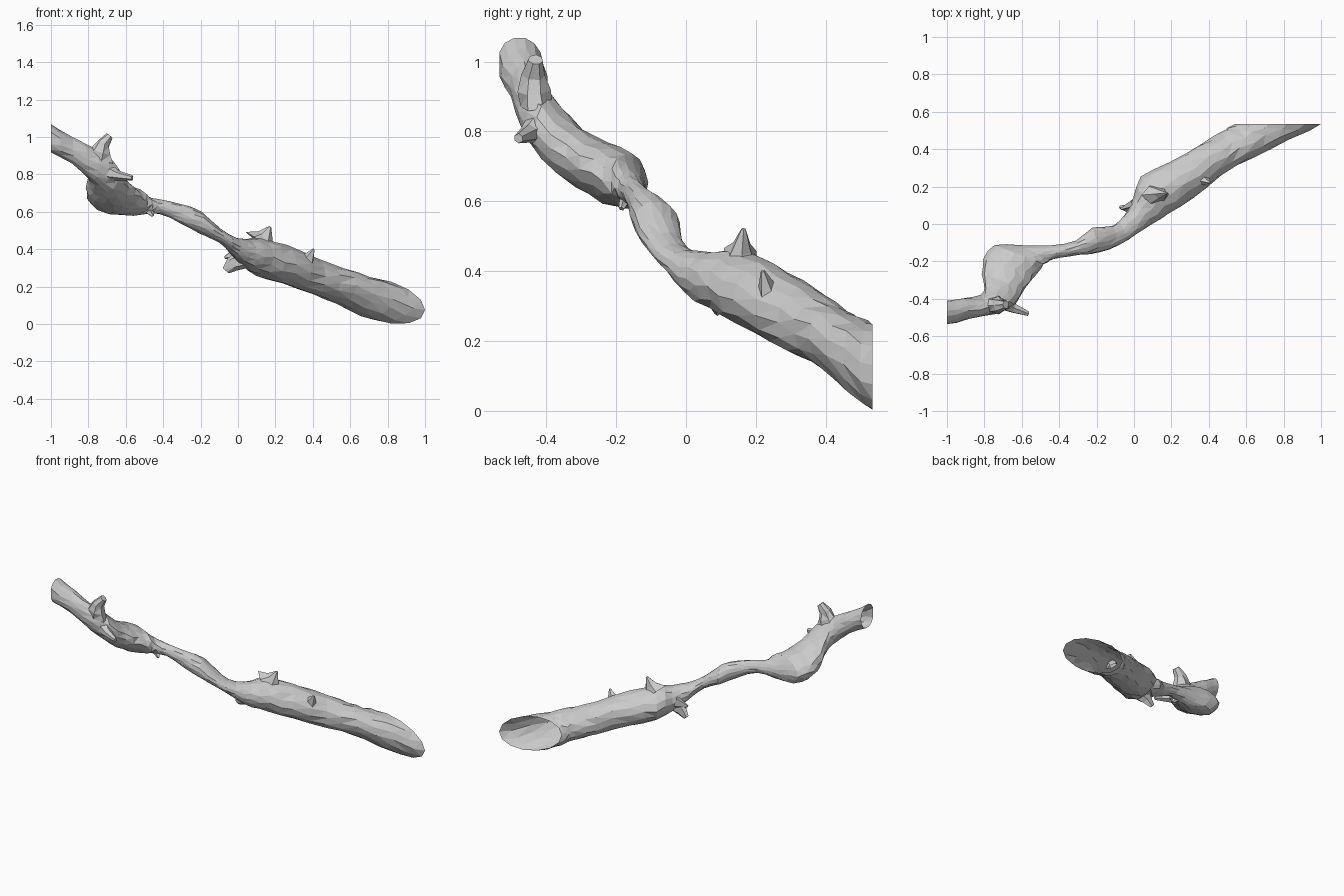
import bpy, bmesh, math, random
from mathutils import Vector

if "Cube" in bpy.data.objects:
    bpy.data.objects.remove(bpy.data.objects["Cube"])

random.seed(4)
SIDES = 14

# Sections along the branch: left x,y  right x,y  bottom z, top z
SECTIONS = [
    (-1.0, -.41, -1.0, -.545, .915, 1.07),
    (-.90, -.395, -.88, -.505, .86, 1.0),
    (-.82, -.38, -.74, -.48, .77, .94),
    (-.80, -.34, -.64, -.43, .705, .89),
    (-.81, -.27, -.58, -.345, .64, .81),
    (-.80, -.19, -.53, -.27, .595, .77),
    (-.74, -.115, -.48, -.215, .58, .735),
    (-.60, -.115, -.45, -.195, .585, .69),
    (-.44, -.115, -.40, -.18, .59, .665),
    (-.31, -.09, -.29, -.165, .535, .64),
    (-.22, -.02, -.18, -.15, .48, .60),
    (-.11, -.01, -.08, -.11, .435, .51),
    (-.05, .05, .02, -.05, .36, .46),
    (.0, .14, .10, .0, .30, .455),
    (.04, .25, .19, .06, .26, .455),
    (.19, .325, .31, .14, .215, .42),
    (.36, .43, .47, .26, .155, .35),
    (.46, .49, .63, .355, .11, .30),
    (.50, .515, .83, .45, .05, .265),
    (.54, .535, 1.0, .535, .0, .25),
]
TILT = {len(SECTIONS) - 2: .025, len(SECTIONS) - 1: .05}


def spline(a, b, c, d, t):
    return .5 * (2*b + (c-a)*t + (2*a-5*b+4*c-d)*t*t + (3*b-a-3*c+d)*t**3)


def make_object(name, bm):
    bmesh.ops.triangulate(bm, faces=bm.faces[:])
    bmesh.ops.recalc_face_normals(bm, faces=bm.faces[:])
    mesh = bpy.data.meshes.new(name)
    bm.to_mesh(mesh)
    bm.free()
    ob = bpy.data.objects.new(name, mesh)
    bpy.context.collection.objects.link(ob)


def bridge(bm, rings):
    for r0, r1 in zip(rings, rings[1:]):
        n = len(r0)
        for k in range(n):
            bm.faces.new((r0[k], r0[(k+1) % n], r1[(k+1) % n], r1[k]))


# Main branch: open tube with uneven bark
rows = [s + (TILT.get(i, 0),) for i, s in enumerate(SECTIONS)]
padded = [rows[0]] + rows + [rows[-1]]
dense = []
for i in range(len(rows) - 1):
    for t in (0, .5):
        dense.append([spline(*v, t) for v in zip(*padded[i:i+4])])
dense.append(rows[-1])

bm = bmesh.new()
rings = []
for i, (lx, ly, rx, ry, zb, zt, tilt) in enumerate(dense):
    end = i in (0, len(dense) - 1)
    half = Vector(((lx-rx)/2, (ly-ry)/2, tilt))
    centre = Vector(((lx+rx)/2, (ly+ry)/2, (zb+zt)/2))
    zr = (zt-zb)/2
    if tilt:
        zr = math.sqrt(max(zr*zr - tilt*tilt, .0001))
    ring = []
    for k in range(SIDES):
        a = 2*math.pi*(k + (0 if end else .25*(i % 2)))/SIDES
        s = 1.0 if end else random.uniform(.97, 1.06)
        co = centre + s*(half*math.cos(a) + Vector((0, 0, zr*math.sin(a))))
        co.y = max(-.535, min(.535, co.y))
        co.z = max(0, co.z)
        ring.append(bm.verts.new(co))
    rings.append(ring)
bridge(bm, rings)
make_object("branch", bm)


# Broken twigs and bark splinters: tapered stubs along short paths
def stub(name, path, sides=6):
    """path: list of (x, y, z, radius, sideways flattening)"""
    bm = bmesh.new()
    rings = []
    pts = [Vector(p[:3]) for p in path]
    for i, p in enumerate(path):
        d = (pts[min(i+1, len(pts)-1)] - pts[max(i-1, 0)]).normalized()
        u = d.cross(Vector((0, 1, 0))).normalized()
        v = d.cross(u)
        ring = []
        for k in range(sides):
            a = 2*math.pi*k/sides
            r = p[3]*random.uniform(.88, 1.1)
            ring.append(bm.verts.new(pts[i] + r*(u*math.cos(a) + v*math.sin(a)*p[4])))
        rings.append(ring)
    bridge(bm, rings)
    bm.faces.new(rings[-1])
    make_object(name, bm)


stub("upper_twig_stub", [(-.745, -.43, .88, .085, .6), (-.735, -.435, .92, .06, .75),
                         (-.72, -.435, .965, .035, 1), (-.685, -.43, 1.005, .022, 1)], 7)
stub("side_twig_stub", [(-.68, -.43, .805, .045, .9), (-.645, -.45, .795, .03, 1),
                        (-.565, -.48, .78, .014, 1)])
stub("lower_splinter", [(.02, .08, .345, .055, .6), (-.03, .085, .325, .045, .5),
                        (-.065, .09, .285, .022, .5)])
stub("back_splinter", [(.0, .11, .375, .045, .6), (-.07, .08, .355, .008, .8)], 5)
stub("top_splinter", [(.12, .155, .435, .09, .6), (.145, .16, .47, .045, .7),
                      (.172, .165, .52, .007, 1)], 6)
stub("right_splinter", [(.365, .235, .335, .045, .7), (.405, .22, .40, .006, 1)], 5)
stub("underside_splinter", [(-.475, -.175, .605, .025, .7), (-.455, -.185, .578, .008, 1)], 5)
